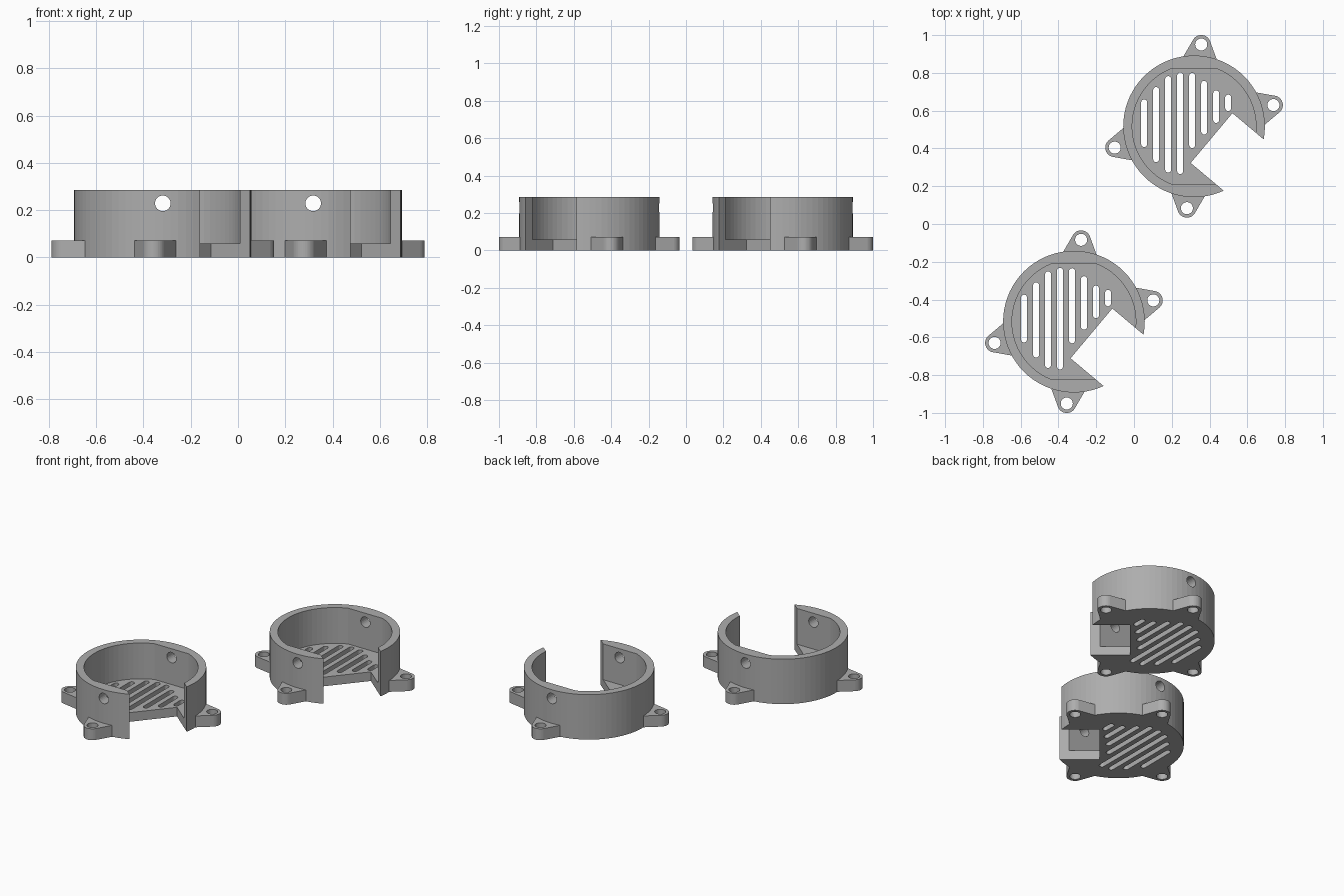
import bpy, bmesh, math
from mathutils import Matrix

if "Cube" in bpy.data.objects:
    bpy.data.objects.remove(bpy.data.objects["Cube"])

R_OUT, R_IN, FLAT = 0.375, 0.328, 0.305
HEIGHT, FLOOR, TAB_H = 0.285, 0.058, 0.072

grey = bpy.data.materials.new("grey plastic")
grey.diffuse_color = (0.42, 0.42, 0.42, 1)
grey.use_nodes = True
grey.node_tree.nodes["Principled BSDF"].inputs["Base Color"].default_value = grey.diffuse_color


def arc(cx, cy, r, a0, a1, n):
    """Points along an arc, angles in degrees, both ends included."""
    return [(cx + r * math.cos(math.radians(a0 + (a1 - a0) * i / n)),
             cy + r * math.sin(math.radians(a0 + (a1 - a0) * i / n))) for i in range(n + 1)]


def circle(cx, cy, r, n):
    return arc(cx, cy, r, 0, 360, n)[:-1]


def prism(name, outlines, z0, z1, matrix=Matrix()):
    """Extrude one or more closed outlines from z0 to z1."""
    bm = bmesh.new()
    for pts in outlines:
        low = [bm.verts.new((x, y, z0)) for x, y in pts]
        high = [bm.verts.new((x, y, z1)) for x, y in pts]
        bm.faces.new(low[::-1])
        bm.faces.new(high)
        for i in range(len(pts)):
            j = (i + 1) % len(pts)
            bm.faces.new((low[i], low[j], high[j], high[i]))
    bm.transform(matrix)
    bmesh.ops.recalc_face_normals(bm, faces=bm.faces)
    mesh = bpy.data.meshes.new(name)
    bm.to_mesh(mesh)
    bm.free()
    mesh.materials.append(grey)
    ob = bpy.data.objects.new(name, mesh)
    bpy.context.collection.objects.link(ob)
    return ob


def combine(target, tool, operation):
    """Apply a boolean and remove the tool object."""
    mod = target.modifiers.new("bool", 'BOOLEAN')
    mod.object, mod.operation, mod.solver = tool, operation, 'EXACT'
    bpy.context.view_layer.objects.active = target
    bpy.ops.object.modifier_apply(modifier=mod.name)
    bpy.data.objects.remove(tool)


# Cup wall and floor
cup = prism("vented_cup", [circle(0, 0, R_OUT, 72)], 0, HEIGHT)

# Mounting ears, in two opposite pairs
for angle in (15, 85, 195, 265):
    turn = Matrix.Rotation(math.radians(angle), 4, 'Z')
    outline = [(0.335, -0.102)] + arc(0.435, 0, 0.05, -62, 62, 14) + [(0.335, 0.102)]
    combine(cup, prism("ear", [outline], 0, TAB_H, turn), 'UNION')
    combine(cup, prism("ear_hole", [circle(0.435, 0, 0.032, 24)], -0.1, 0.12, turn), 'DIFFERENCE')

# Round cavity with two flat sides
half = math.degrees(math.asin(FLAT / R_IN))
cavity = arc(0, 0, R_IN, -half, half, 26) + arc(0, 0, R_IN, 180 - half, 180 + half, 26)
combine(cup, prism("cavity", [cavity], FLOOR, 0.5), 'DIFFERENCE')

# Parallel vent slots in the floor: low and high end of each
ends = [(-0.11, 0.143), (-0.19, 0.208), (-0.245, 0.266), (-0.253, 0.285),
        (-0.115, 0.283), (-0.043, 0.241), (0.018, 0.191), (0.081, 0.168)]
slots = []
for i, (lo, hi) in enumerate(ends):
    x, w = -0.264 + 0.0635 * i, 0.016
    slots.append(arc(x, hi - w, w, 0, 180, 8) + arc(x, lo + w, w, 180, 360, 8))
combine(cup, prism("slots", slots, -0.1, 0.1), 'DIFFERENCE')

# Screw hole through the front and back walls
through = Matrix.Translation((0, 0, 0.229)) @ Matrix.Rotation(math.pi / 2, 4, 'X')
combine(cup, prism("side_hole", [circle(0, 0, 0.033, 24)], -0.6, 0.6, through), 'DIFFERENCE')

# Rectangular opening through wall and floor
notch = [(0.111, -0.16), (0.6, -0.16), (0.6, 0.184), (0.111, 0.184)]
combine(cup, prism("notch", [notch], -0.1, 0.5, Matrix.Rotation(math.radians(-40), 4, 'Z')),
        'DIFFERENCE')

# Two identical cups set diagonally
second = cup.copy()
second.name = "vented_cup_front"
bpy.context.collection.objects.link(second)
cup.name = "vented_cup_back"
cup.location = (0.318, 0.517, 0)
second.location = (-0.318, -0.517, 0)
